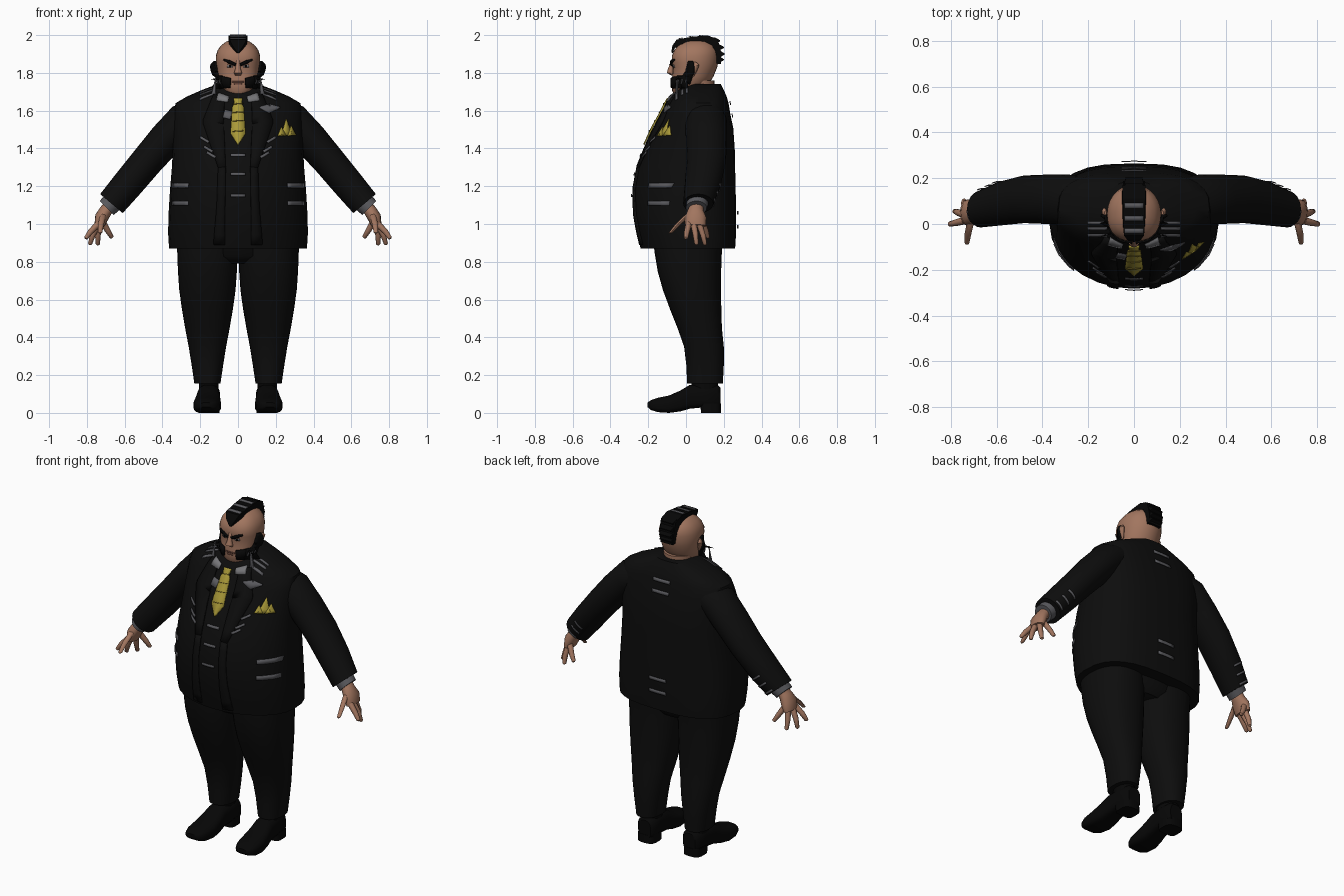
import bpy, bmesh, math
from mathutils import Vector
from mathutils.bvhtree import BVHTree

if "Cube" in bpy.data.objects:
    bpy.data.objects.remove(bpy.data.objects["Cube"])


def material(name, r, g, b):
    m = bpy.data.materials.new(name)
    m.use_nodes = True
    m.diffuse_color = (r, g, b, 1)
    bsdf = m.node_tree.nodes["Principled BSDF"]
    bsdf.inputs["Base Color"].default_value = (r, g, b, 1)
    bsdf.inputs["Roughness"].default_value = .8
    return m


suit = material("suit black", .004, .004, .004)
hair = material("hair black", .002, .002, .002)
skin = material("skin", .36, .18, .115)
lips = material("lips", .2, .085, .06)
gold = material("gold cloth", .4, .32, .04)
crease = material("dark gold", .2, .15, .02)
grey = material("grey trim", .1, .1, .11)
pale = material("pale grey", .18, .18, .19)

surfaces = []          # everything that trim can be laid on
Y = Vector((0, 1, 0))


def finish(name, bm, mat, angle=45):
    bmesh.ops.recalc_face_normals(bm, faces=bm.faces)
    mesh = bpy.data.meshes.new(name)
    bm.to_mesh(mesh)
    mesh.materials.append(mat)
    ob = bpy.data.objects.new(name, mesh)
    bpy.context.collection.objects.link(ob)
    bpy.ops.object.select_all(action='DESELECT')
    ob.select_set(True)
    bpy.context.view_layer.objects.active = ob
    bpy.ops.object.shade_smooth_by_angle(angle=math.radians(angle))
    return ob


def loft(name, rings, mat, angle=45):
    """Skin a list of equal point rings and cap both ends."""
    bm = bmesh.new()
    rows = [[bm.verts.new(p) for p in ring] for ring in rings]
    n = len(rows[0])
    for a, b in zip(rows, rows[1:]):
        for i in range(n):
            j = (i + 1) % n
            bm.faces.new((a[i], a[j], b[j], b[i]))
    bm.faces.new(rows[0])
    bm.faces.new(rows[-1])
    ob = finish(name, bm, mat, angle)
    surfaces.append(BVHTree.FromBMesh(bm))
    bm.free()
    return ob


def ring(centre, u, v, front=2, back=2, n=28):
    """Superellipse; the halves on each side of u may differ in squareness."""
    out = []
    for i in range(n):
        a = math.tau * i / n
        c, s = math.cos(a), math.sin(a)
        p = 2 / (back if s > 0 else front)
        out.append(centre + u * math.copysign(abs(c) ** p, c)
                   + v * math.copysign(abs(s) ** p, s))
    return out


def slices(name, rows, mat, cx=0, front=2, back=2):
    """Loft of level slices: z, half width, front y, back y (and shift in x)."""
    rings = []
    for z, hw, yf, yb, *dx in rows:
        x = cx * (dx[0] if dx else 1)
        rings.append(ring(Vector((x, (yf + yb) / 2, z)), Vector((hw, 0, 0)),
                          Y * (yb - yf) / 2, front, back))
    return loft(name, rings, mat)


def tube(name, points, radii, mat, n=12):
    """Loft along a path; radii are across and along y."""
    pts = [Vector(p) for p in points]
    rings = []
    for i, (p, (ru, rv)) in enumerate(zip(pts, radii)):
        t = pts[min(i + 1, len(pts) - 1)] - pts[max(i - 1, 0)]
        rings.append(ring(p, t.cross(Y).normalized() * ru, Y * rv, n=n))
    return loft(name, rings, mat)


def project(a, b, view, lift):
    """Drop a 2D point on the nearest surface seen from the given side."""
    axis, sign = view
    def put(d):
        return Vector({'x': (d, a, b), 'y': (a, d, b), 'z': (a, b, d)}[axis])
    start, ray = put(sign * 4), put(-sign) - put(0)
    hits = [h for h in (s.ray_cast(start, ray) for s in surfaces) if h[0]]
    if not hits:
        return None
    return min(hits, key=lambda h: h[3])[0] - ray * lift


FRONT, BACK, TOP = ('y', -1), ('y', 1), ('z', 1)


def strip(name, path, mat, view=FRONT, lift=.004, thick=.004, steps=4):
    """Thin plate along a 2D path of (a, b, half width), laid on the surface."""
    bm = bmesh.new()
    rows = []
    for (a, b, w), (c, d, e) in zip(path, path[1:]):
        side = Vector((d - b, a - c)).normalized()
        for k in range(steps + 1):
            f = k / steps
            mid, half = Vector((a, b)).lerp(Vector((c, d)), f), w + (e - w) * f
            pts = [project(*(mid + side * half * q), view, lift) for q in (-1, 0, 1)]
            if all(pts):
                rows.append([bm.verts.new(p) for p in pts])
    for r, q in zip(rows, rows[1:]):
        for i in (0, 1):
            bm.faces.new((r[i], r[i + 1], q[i + 1], q[i]))
    bmesh.ops.remove_doubles(bm, verts=bm.verts, dist=.0005)
    ob = finish(name, bm, mat)
    bm.free()
    mod = ob.modifiers.new("thickness", 'SOLIDIFY')
    mod.thickness, mod.offset = thick, 0
    return ob


# Jacket body, collar, hips, neck
slices("jacket", [(.87, .365, -.24, .26), (.95, .37, -.26, .265), (1.05, .368, -.278, .265),
                  (1.18, .36, -.283, .263), (1.3, .35, -.26, .26), (1.4, .345, -.22, .258),
                  (1.51, .345, -.17, .25), (1.58, .342, -.13, .235), (1.64, .33, -.1, .225),
                  (1.675, .27, -.08, .215), (1.71, .19, -.05, .2), (1.74, .11, 0, .185)],
       suit, back=2.8)
slices("collar", [(1.62, .13, -.105, .17), (1.66, .12, -.085, .175), (1.71, .1, -.035, .17)], suit)
slices("hips", [(.79, .16, -.1, .15), (.83, .29, -.15, .18), (.95, .33, -.17, .2)], suit)
slices("neck", [(1.6, .08, -.03, .15), (1.76, .085, -.02, .15)], skin)

# Head
slices("head", [(1.69, .05, -.065, .04), (1.705, .075, -.073, .08), (1.74, .098, -.076, .12),
                (1.78, .108, -.073, .145), (1.83, .114, -.068, .165), (1.855, .117, -.076, .17),
                (1.89, .117, -.075, .172), (1.92, .108, -.063, .168), (1.945, .09, -.042, .152),
                (1.965, .063, -.012, .125), (1.977, .03, .02, .09)], skin, front=2.5)
tube("nose", [(0, -.068, 1.87), (0, -.08, 1.825), (0, -.084, 1.8), (0, -.07, 1.787)],
     [(.01, .008), (.013, .014), (.022, .018), (.015, .008)], skin)
for s, side in ((1, "left"), (-1, "right")):
    tube(side + "_ear", [(s * .112, .035, 1.782), (s * .122, .04, 1.81), (s * .13, .05, 1.84),
                         (s * .125, .048, 1.855)],
         [(.007, .008), (.012, .018), (.011, .02), (.005, .01)], skin)
    strip(side + "_eye", [(s * .028, 1.832, .004), (s * .056, 1.836, .007)], pale, lift=.002)
    strip(side + "_pupil", [(s * .038, 1.834, .006), (s * .047, 1.835, .006)], hair, lift=.005)
    strip(side + "_brow", [(s * .012, 1.842, .006), (s * .045, 1.858, .009),
                           (s * .075, 1.87, .004)], hair, lift=.006, thick=.009)
    # Beard pads on cheek and jaw
    out = ('x', s)
    strip(side + "_sideburn", [(.025, 1.862, .014), (.018, 1.8, .022), (-.005, 1.752, .03)],
          hair, out, .007, .012)
    strip(side + "_jaw_beard", [(.01, 1.75, .034), (-.05, 1.755, .03)], hair, out, .007, .012)
    strip(side + "_chin_beard", [(s * .095, 1.75, .034), (s * .04, 1.747, .026)],
          hair, lift=.007, thick=.012)
    for k in range(3):
        y = -.045 + k * .02
        strip(side + "_beard_trim", [(y, 1.742, .003), (y + .006, 1.765, .003)], grey, out, .014)
    tube(side + "_beard_tip", [(s * .1, -.04, 1.77), (s * .145, -.055, 1.765)],
         [(.007, .007), (.001, .001)], hair, 6)
strip("mouth", [(-.032, 1.753, .003), (.032, 1.753, .003)], lips, lift=.002)
strip("lower_lip", [(-.02, 1.742, .004), (.02, 1.742, .004)], lips, lift=.002)

# Mohawk crest: rectangular slices swept over the skull
crest = []
for y, z, hw, dy, dz in [(-.07, 1.905, .005, -.008, .004), (-.06, 1.93, .03, -.012, .014),
                         (-.03, 1.95, .046, -.02, .026), (.03, 1.965, .05, 0, .026),
                         (.1, 1.965, .052, .012, .034), (.14, 1.945, .052, .028, .034),
                         (.155, 1.9, .05, .032, .006), (.155, 1.85, .042, .03, -.004)]:
    crest.append([Vector((-hw, y, z)), Vector((hw, y, z)),
                  Vector((hw * .95, y + dy, z + dz)), Vector((-hw * .95, y + dy, z + dz))])
loft("mohawk", crest, hair, 25)
for y, z in ((.15, 1.97), (.17, 1.935), (.175, 1.9), (.17, 1.87)):
    loft("mohawk_spike", [[Vector((x * w, y + dy, z + dz)) for x in (-.045, .045)
                           for dy, dz in (((d, h), (d, -h)) if x < 0 else ((d, -h), (d, h)))]
                          for w, d, h in ((1, 0, .02), (.8, .03, .003))], hair, 20)
for y in (-.03, .025, .08):
    strip("mohawk_stripe", [(-.042, y, .011), (.042, y, .011)], grey, TOP, .003)

# Arms, hands, legs, shoes
for s, side in ((1, "left"), (-1, "right")):
    tube(side + "_sleeve", [(s * .2, .1, 1.58), (s * .29, .105, 1.545), (s * .38, .108, 1.45),
                            (s * .48, .108, 1.335), (s * .58, .09, 1.215), (s * .67, .065, 1.108)],
         [(.09, .1), (.095, .112), (.092, .108), (.086, .104), (.083, .096), (.078, .08)], suit, 24)
    tube(side + "_cuff", [(s * .65, .065, 1.13), (s * .695, .055, 1.085)],
         [(.058, .06), (.052, .055)], grey, 20)
    tube(side + "_palm", [(s * .67, .06, 1.11), (s * .7, .05, 1.07), (s * .722, .05, 1.035),
                          (s * .735, .05, .99)],
         [(.032, .035), (.034, .042), (.036, .058), (.026, .055)], skin, 16)
    for name, base, knee, tip in [
            ("thumb", (.712, .02, 1.055), (.725, -.04, 1.0), (.73, -.08, .955)),
            ("index", (.74, .015, 1.0), (.78, .005, .96), (.805, 0, .925)),
            ("middle", (.738, .04, 1.0), (.768, .05, .945), (.783, .055, .895)),
            ("ring", (.732, .07, 1.0), (.742, .09, .94), (.742, .1, .893)),
            ("little", (.715, .085, 1.01), (.69, .105, .965), (.668, .115, .93))]:
        pts = [Vector((s * x, y, z)) for x, y, z in (base, knee, tip)]
        pts.append(pts[-1] + (pts[-1] - pts[-2]) * .12)
        tube(f"{side}_{name}_finger", pts, [(.017, .017), (.015, .015), (.011, .011), (.004, .004)],
             skin, 10)
    for k in range(3):
        x, z = .59 + k * .032, 1.19 - k * .04
        strip(side + "_sleeve_stripe", [(s * (x - .022), z - .018, .006),
                                        (s * (x + .028), z + .022, .006)], grey, BACK, .007)

    slices(side + "_trouser", [(.95, .16, -.17, .2), (.86, .16, -.168, .19), (.75, .156, -.15, .186),
                               (.65, .149, -.122, .185), (.55, .135, -.085, .187),
                               (.45, .118, -.045, .19), (.35, .099, -.01, .2), (.25, .083, .002, .2),
                               (.155, .069, .006, .195)], suit, cx=s * .162, front=2.3, back=2.3)
    slices(side + "_sock", [(.1, .05, .03, .17), (.2, .052, .03, .17)], hair, cx=s * .155)
    shoe = []
    for y, hw, low, top in [(-.203, .03, .03, .055), (-.185, .053, .015, .068), (-.15, .067, .004, .08),
                            (-.09, .073, 0, .092), (-.03, .067, .008, .118), (.02, .06, .022, .148),
                            (.1, .058, .03, .155), (.165, .055, .03, .15), (.182, .04, .035, .135)]:
        cx = s * (.158 - y * .05)
        shoe.append(ring(Vector((cx, y, (low + top) / 2)), Vector((hw, 0, 0)),
                         Vector((0, 0, (top - low) / 2)), 4, 2.4))
    loft(side + "_shoe", shoe, hair)
    slices(side + "_heel", [(0, .056, .08, .185), (.05, .056, .075, .185)], hair,
           cx=s * .153, front=5, back=3)
    for y in (-.05, -.02, .005):
        strip(side + "_lace", [(s * .16 - .042, y, .006), (s * .16 + .042, y, .006)], grey, TOP)

# Lapels and jacket front edges
for s in (1, -1):
    strip("lapel", [(s * .1, 1.68, .03), (s * .13, 1.54, .055), (s * .085, 1.3, .02)],
          suit, lift=.006, thick=.009)
    strip("jacket_front_edge", [(s * .085, 1.3, .02), (s * .09, 1.1, .022), (s * .1, .89, .03)],
          suit, lift=.004, thick=.009)
    strip("collar_patch", [(s * .05, 1.66, .016), (s * .11, 1.675, .022)], pale, lift=.012)
    # Trim bars on chest and pockets
    for x, z in ((.14, 1.365), (.155, 1.395), (.175, 1.445)):
        strip("chest_bar", [(s * (x - .02), z - .012, .007), (s * (x + .025), z + .015, .007)],
              grey, lift=.012)
    for z in (1.11, 1.205):
        strip("pocket_bar", [(s * .262, z, .013), (s * .35, z, .013)], grey, lift=.008)
strip("left_lapel_badge", [(.115, 1.617, .004), (.165, 1.612, .024), (.222, 1.617, .004)], grey, lift=.014)
strip("right_lapel_badge", [(-.075, 1.585, .022), (-.035, 1.575, .022)], grey, lift=.014)

# Tie, pocket square, vest and back bars
strip("tie", [(0, 1.665, .024), (0, 1.635, .02), (0, 1.62, .03), (0, 1.48, .04), (0, 1.42, .002)],
      gold, lift=.012, thick=.008)
for z in (1.635, 1.59, 1.545, 1.49):
    strip("tie_crease", [(-.03, z, .002), (.03, z + .004, .002)], crease, lift=.018)
for x, w, h in ((.232, .022, .045), (.258, .03, .088), (.285, .022, .052)):
    strip("pocket_square", [(x, 1.468, w), (x - .003, 1.468 + h, .001)], gold, lift=.01)
for z in (1.15, 1.265, 1.365):
    strip("vest_bar", [(-.04, z, .008), (.04, z, .008)], grey, lift=.008)
for z in (.985, 1.06, 1.575, 1.64):
    strip("back_bar", [(-.055, z, .01), (.055, z, .01)], grey, BACK, .01)
